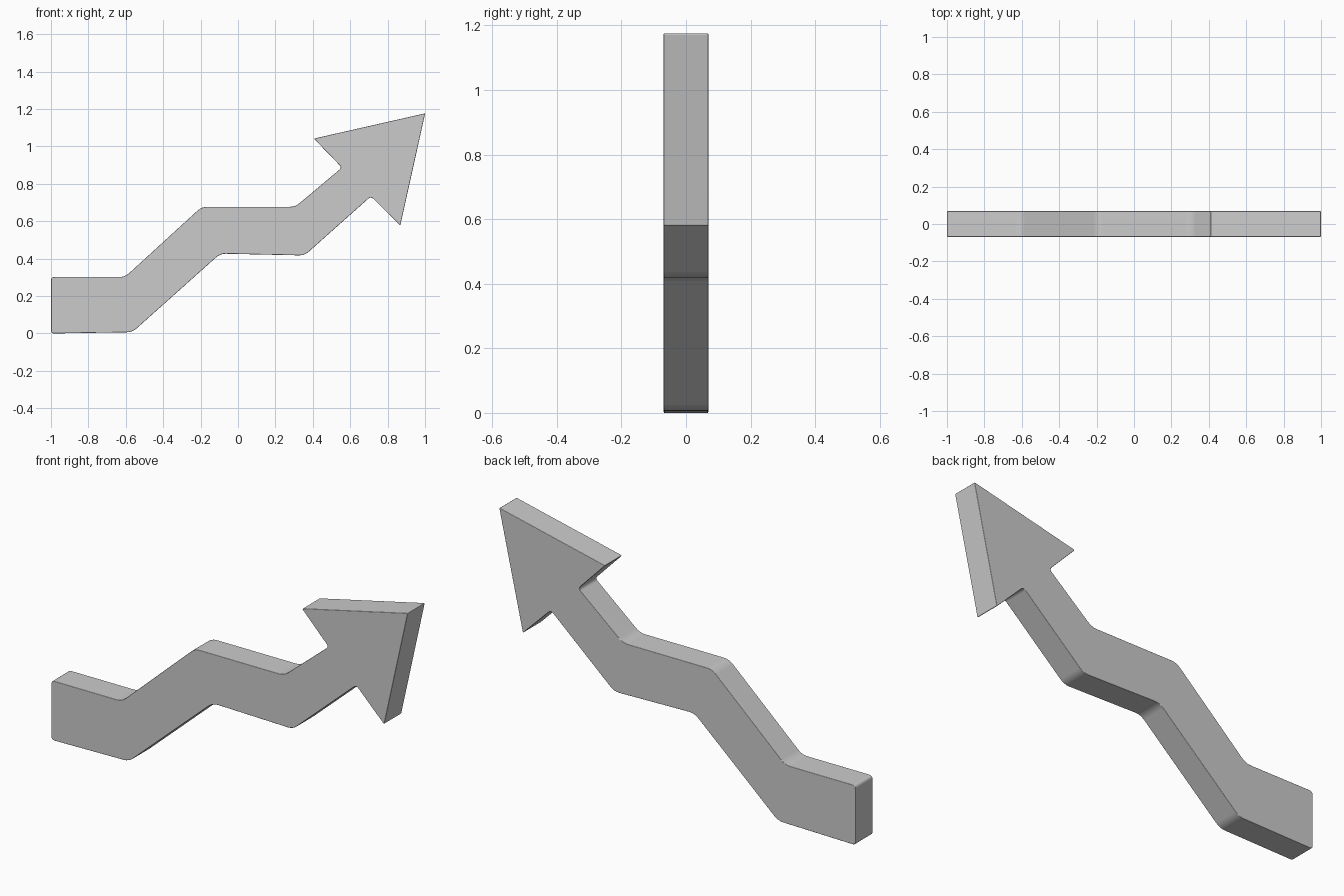
import bpy, bmesh
from mathutils import Vector

if "Cube" in bpy.data.objects:
    bpy.data.objects.remove(bpy.data.objects["Cube"])

# Arrow outline in x, z with the rounding distance of each corner
OUTLINE = [
    (-1.0, 0.0, 0.018), (-0.565, 0.007, 0.03), (-0.095, 0.427, 0.03),
    (0.355, 0.417, 0.03), (0.71, 0.733, 0.018), (0.867, 0.577, 0.008),
    (1.0, 1.177, 0.007), (0.405, 1.042, 0.01), (0.555, 0.887, 0.018),
    (0.305, 0.677, 0.03), (-0.195, 0.677, 0.03), (-0.605, 0.302, 0.03),
    (-1.0, 0.302, 0.018),
]
HALF_DEPTH = 0.069
STEPS = 4


def rounded(points):
    """Replace every corner by a small quadratic curve."""
    result = []
    n = len(points)
    for i, (x, z, r) in enumerate(points):
        corner = Vector((x, z))
        a = corner + (Vector(points[i - 1][:2]) - corner).normalized() * r
        b = corner + (Vector(points[(i + 1) % n][:2]) - corner).normalized() * r
        for k in range(STEPS + 1):
            t = k / STEPS
            result.append(a * (1 - t) ** 2 + corner * 2 * t * (1 - t) + b * t ** 2)
    return result


# Zigzag arrow: extruded outline
bm = bmesh.new()
face = bm.faces.new([bm.verts.new((p.x, -HALF_DEPTH, p.y)) for p in rounded(OUTLINE)])
ext = bmesh.ops.extrude_face_region(bm, geom=[face])
verts = [g for g in ext["geom"] if isinstance(g, bmesh.types.BMVert)]
bmesh.ops.translate(bm, verts=verts, vec=(0, 2 * HALF_DEPTH, 0))
bmesh.ops.recalc_face_normals(bm, faces=bm.faces)

# Softened front and back rims
rims = [e for e in bm.edges if abs(e.verts[0].co.y - e.verts[1].co.y) < 1e-6]
bmesh.ops.bevel(bm, geom=rims, offset=0.008, segments=3, profile=0.5,
                affect='EDGES', clamp_overlap=True)

# Put the bottom exactly on the floor and centre it
xs = [v.co.x for v in bm.verts]
low = min(v.co.z for v in bm.verts)
bmesh.ops.translate(bm, verts=bm.verts, vec=(-(min(xs) + max(xs)) / 2, 0, -low))

mesh = bpy.data.meshes.new("zigzag_arrow")
bm.to_mesh(mesh)
bm.free()
arrow = bpy.data.objects.new("zigzag_arrow", mesh)
bpy.context.collection.objects.link(arrow)
bpy.context.view_layer.objects.active = arrow
arrow.select_set(True)
bpy.ops.object.shade_smooth()
weighted = arrow.modifiers.new("face_normals", 'WEIGHTED_NORMAL')
weighted.keep_sharp = True
